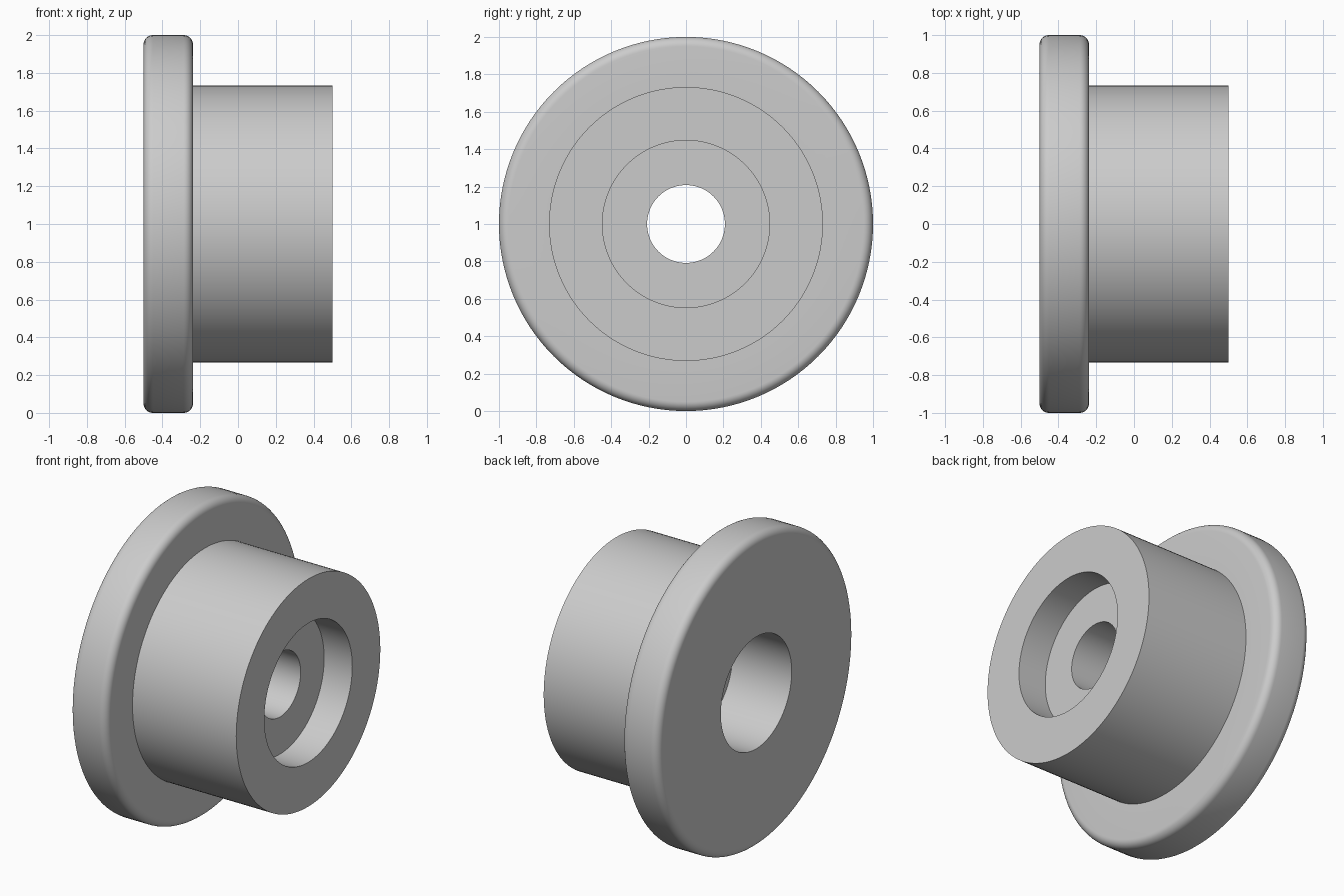
import bpy, bmesh, math
from mathutils import Matrix, Vector

cube = bpy.data.objects.get("Cube")
if cube:
    bpy.data.objects.remove(cube, do_unlink=True)

SEGMENTS = 128
LEFT, STEP, RIGHT = -0.5, -0.238, 0.5      # flange face, flange back, hub end
FLANGE_R, HUB_R, FILLET = 1.0, 0.732, 0.05

grey = bpy.data.materials.new("plain grey")
grey.use_nodes = True
colour = (0.6, 0.6, 0.6, 1)
grey.diffuse_color = colour
grey.node_tree.nodes["Principled BSDF"].inputs["Base Color"].default_value = colour


def fillet(x, r, start):
    """Quarter arc of (axial, radial) points around a fillet centre."""
    angles = [math.radians(start - 90 * i / 8) for i in range(9)]
    return [(x + FILLET * math.cos(a), r + FILLET * math.sin(a)) for a in angles]


def lathe(name, profile):
    """Spin a closed (axial, radial) profile around the x axis."""
    bm = bmesh.new()
    rings = []
    for i in range(SEGMENTS):
        turn = Matrix.Rotation(math.tau * i / SEGMENTS, 3, 'X')
        rings.append([bm.verts.new(turn @ Vector((x, 0, r))) for x, r in profile])
    n = len(profile)
    for i in range(SEGMENTS):
        a, b = rings[i - 1], rings[i]
        for j in range(n):
            k = (j + 1) % n
            bm.faces.new((a[j], a[k], b[k], b[j]))
    bmesh.ops.recalc_face_normals(bm, faces=bm.faces)
    mesh = bpy.data.meshes.new(name)
    bm.to_mesh(mesh)
    bm.free()
    mesh.materials.append(grey)
    obj = bpy.data.objects.new(name, mesh)
    bpy.context.collection.objects.link(obj)
    obj.location.z = FLANGE_R
    bpy.ops.object.select_all(action='DESELECT')
    obj.select_set(True)
    bpy.context.view_layer.objects.active = obj
    bpy.ops.object.shade_smooth_by_angle(angle=math.radians(30))


# Rounded flange rim and plain hub
outside = (fillet(LEFT + FILLET, FLANGE_R - FILLET, 180)
           + fillet(STEP - FILLET, FLANGE_R - FILLET, 90)
           + [(STEP, HUB_R), (RIGHT, HUB_R)])

# Hub counterbore, through bore and flange counterbore
inside = [(RIGHT, 0.447), (0.3, 0.447), (0.3, 0.208),
          (-0.08, 0.208), (-0.08, 0.36), (LEFT, 0.36)]

lathe("flanged_bushing", outside + inside)
